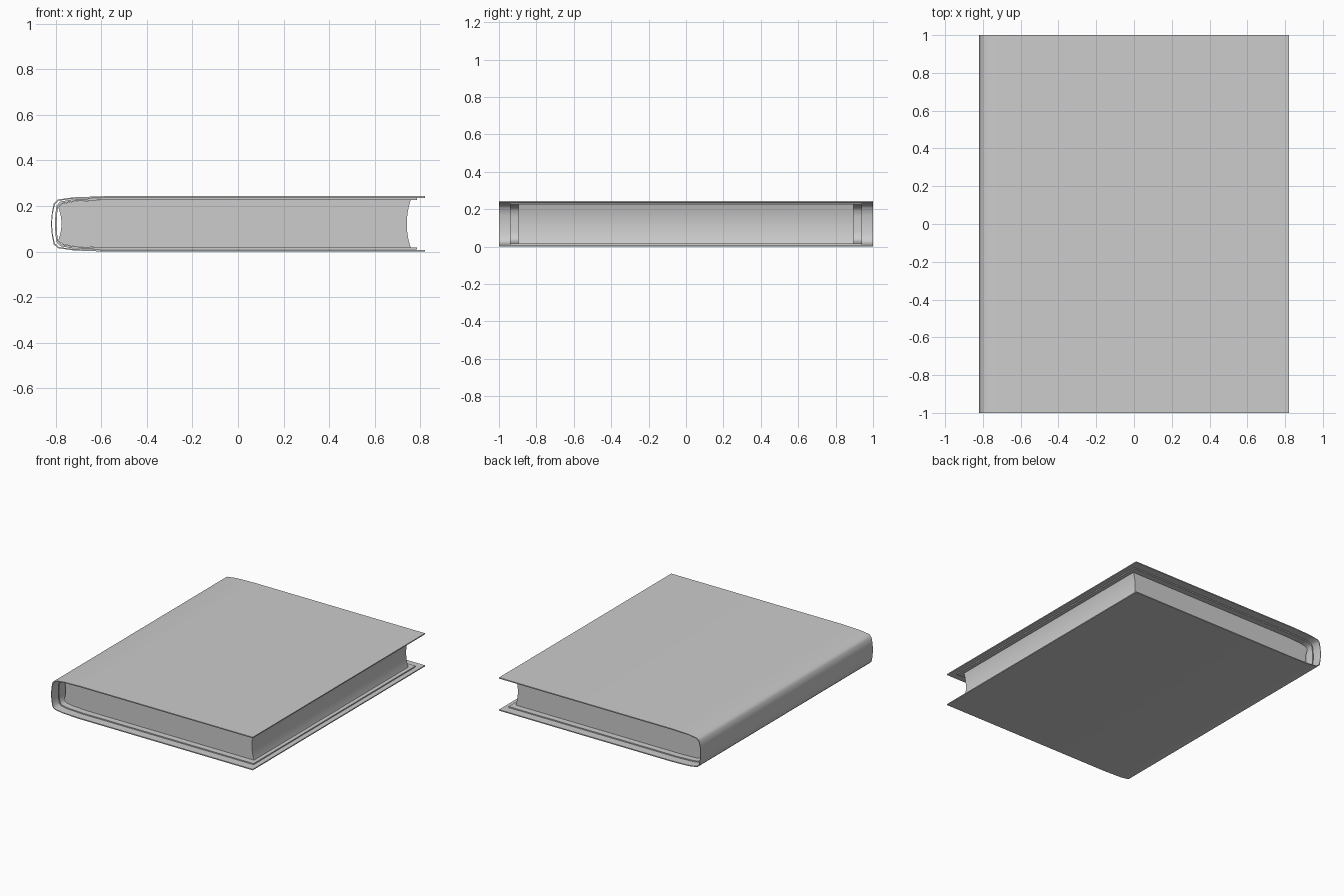
import bpy, bmesh, math

cube = bpy.data.objects.get("Cube")
if cube:
    bpy.data.objects.remove(cube, do_unlink=True)

MID = 0.1215  # height of the horizontal plane of symmetry

grey = bpy.data.materials.new("plain_grey")
grey.use_nodes = True
GREY = (0.604, 0.604, 0.604, 1)
grey.diffuse_color = GREY
grey.node_tree.nodes["Principled BSDF"].inputs["Base Color"].default_value = GREY


def mirrored(half):
    """Continue an upper half profile, ending on the mid plane, to the lower half."""
    return half + [(x, 2 * MID - z) for x, z in reversed(half[:-1])]


def extrude_profile(name, profile, half_length):
    """Extrude a closed x-z outline along y."""
    bm = bmesh.new()
    face = bm.faces.new([bm.verts.new((x, -half_length, z)) for x, z in profile])
    new = bmesh.ops.extrude_face_region(bm, geom=[face])["geom"]
    verts = [g for g in new if isinstance(g, bmesh.types.BMVert)]
    bmesh.ops.translate(bm, verts=verts, vec=(0, 2 * half_length, 0))
    bmesh.ops.recalc_face_normals(bm, faces=bm.faces)
    mesh = bpy.data.meshes.new(name)
    bm.to_mesh(mesh)
    bm.free()
    mesh.materials.append(grey)
    obj = bpy.data.objects.new(name, mesh)
    bpy.context.collection.objects.link(obj)
    bpy.ops.object.select_all(action="DESELECT")
    obj.select_set(True)
    bpy.context.view_layer.objects.active = obj
    bpy.ops.object.shade_smooth_by_angle(angle=math.radians(42))
    return obj


def wrap(name, outer, inner, half_length):
    """A thin sheet folded around the spine."""
    extrude_profile(name, mirrored(outer) + mirrored(inner)[::-1], half_length)


# Hard cover: two boards joined by a thin hollow spine
wrap("cover",
     [(0.82, 0.243), (-0.58, 0.243), (-0.72, 0.238), (-0.79, 0.228),
      (-0.808, 0.211), (-0.816, 0.17), (-0.82, MID)],
     [(0.82, 0.2355), (-0.58, 0.2355), (-0.72, 0.232), (-0.786, 0.223),
      (-0.803, 0.207), (-0.812, 0.168), (-0.816, MID)], 1.0)

# Endpaper lining inside the cover
wrap("endpaper",
     [(0.785, 0.234), (-0.6, 0.234), (-0.725, 0.229), (-0.78, 0.219),
      (-0.796, 0.2), (-0.801, 0.16), (-0.802, MID)],
     [(0.785, 0.226), (-0.6, 0.226), (-0.72, 0.221), (-0.773, 0.211),
      (-0.789, 0.196), (-0.794, 0.16), (-0.795, MID)], 0.94)


# Page block with hollowed fore edge and back edge
def hollow(x_edge, x_mid, z_edge, steps=8):
    return [(x_mid + (x_edge - x_mid) * (1 - i / steps) ** 2,
             MID + (z_edge - MID) * (1 - i / steps)) for i in range(steps + 1)]


top_half = [(-0.6, 0.2255), (-0.72, 0.22), (-0.771, 0.21)]
back = mirrored(top_half + hollow(-0.788, -0.774, 0.194))
fore = mirrored(hollow(0.757, 0.74, 0.2255))
extrude_profile("pages", back + fore[::-1], 0.895)
